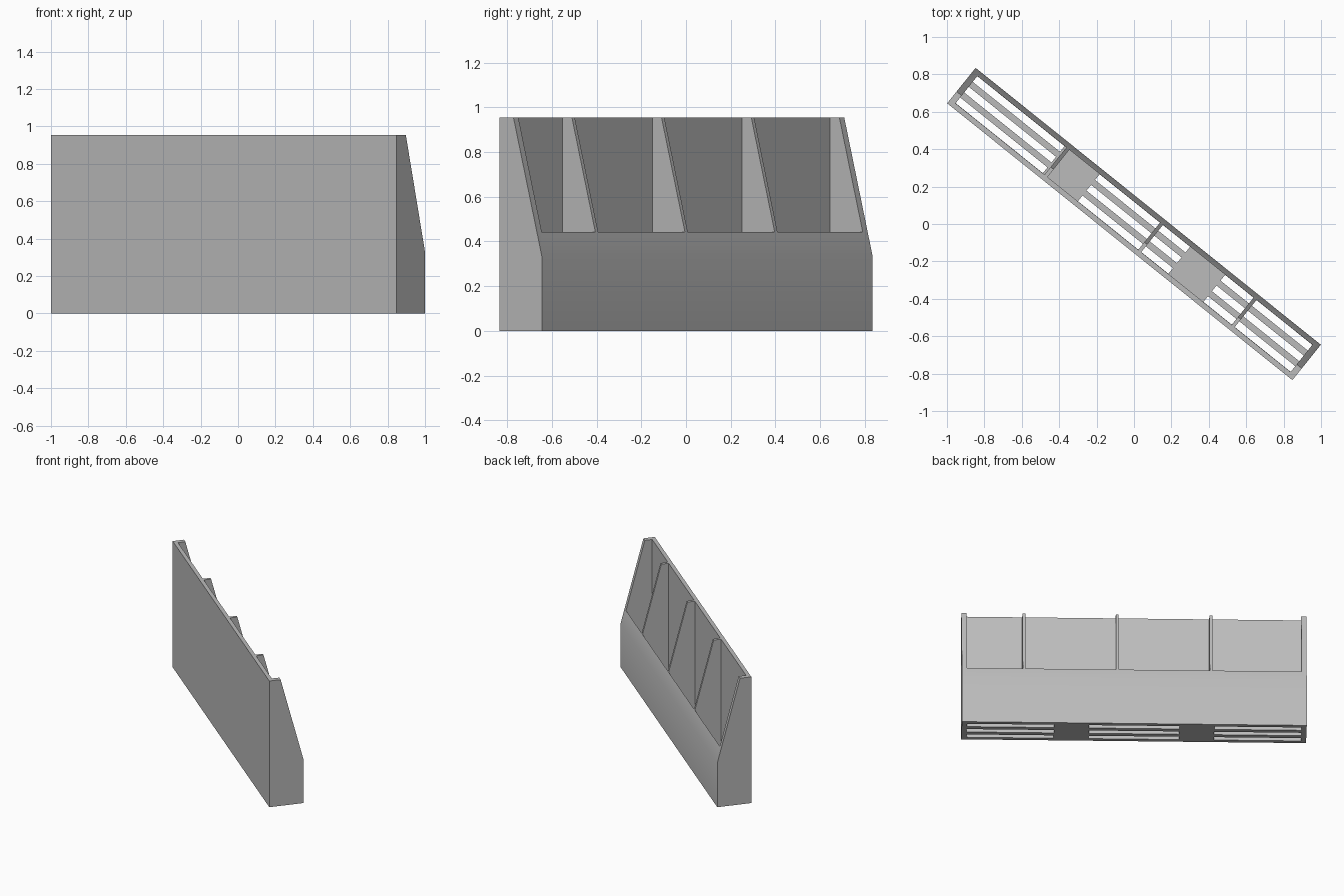
import bpy, bmesh, math

if "Cube" in bpy.data.objects:
    bpy.data.objects.remove(bpy.data.objects["Cube"])

LENGTH, DEPTH, HEIGHT = 2.366, 0.243, 0.955
ANGLE = math.radians(-38.73)
HL, HD = LENGTH / 2, DEPTH / 2
WALL, END, FLOOR = 0.028, 0.035, 0.028

grey = bpy.data.materials.new("grey")
grey.diffuse_color = (0.5, 0.5, 0.5, 1)
grey.use_nodes = True
grey.node_tree.nodes["Principled BSDF"].inputs["Base Color"].default_value = grey.diffuse_color


def add_object(name, bm):
    bmesh.ops.recalc_face_normals(bm, faces=bm.faces)
    mesh = bpy.data.meshes.new(name)
    bm.to_mesh(mesh)
    bm.free()
    ob = bpy.data.objects.new(name, mesh)
    bpy.context.collection.objects.link(ob)
    ob.rotation_euler.z = ANGLE
    mesh.materials.append(grey)
    return ob


def add_box(bm, x0, x1, y0, y1, z0, z1):
    verts = bmesh.ops.create_cube(bm, size=1)["verts"]
    for v in verts:
        v.co = (x1 if v.co.x > 0 else x0,
                y1 if v.co.y > 0 else y0,
                z1 if v.co.z > 0 else z0)


def cut(ob, name, boxes):
    bm = bmesh.new()
    for box in boxes:
        add_box(bm, *box)
    cutter = add_object(name, bm)
    cutter.hide_render = True
    mod = ob.modifiers.new(name, "BOOLEAN")
    mod.operation = "DIFFERENCE"
    mod.solver = "EXACT"
    mod.object = cutter
    bpy.context.view_layer.objects.active = ob
    bpy.ops.object.modifier_apply(modifier=name)
    bpy.data.objects.remove(cutter)


# Solid bin: side profile with a sloping back, extruded along its length
profile = [(-HD, 0), (HD, 0), (HD, 0.335), (-0.041, HEIGHT), (-HD, HEIGHT)]
bm = bmesh.new()
face = bm.faces.new([bm.verts.new((-HL, y, z)) for y, z in profile])
ext = bmesh.ops.extrude_face_region(bm, geom=[face])["geom"]
for v in ext:
    if isinstance(v, bmesh.types.BMVert):
        v.co.x += LENGTH
rack = add_object("divided_bin", bm)

# Four compartments leave the thin dividers standing
dividers = [-0.528, 0.114, 0.755]
starts = [-HL + END] + [d + 0.01 for d in dividers]
ends = [d - 0.01 for d in dividers] + [HL - END]
cut(rack, "compartments",
    [(a, b, -HD + WALL, HD - WALL, FLOOR, 1.2) for a, b in zip(starts, ends)])

# Three rows of drain slots in three groups through the floor
groups = [(-HL + END, -0.55), (-0.31, 0.31), (0.55, HL - END)]
cut(rack, "floor_slots",
    [(a, b, y - 0.0195, y + 0.0195, -0.1, FLOOR + 0.001)
     for a, b in groups for y in (-0.073, 0, 0.073)])

# Soft back bend, sharp edges elsewhere
bpy.ops.object.select_all(action="DESELECT")
rack.select_set(True)
bpy.context.view_layer.objects.active = rack
bpy.ops.object.shade_smooth_by_angle(angle=math.radians(30))
